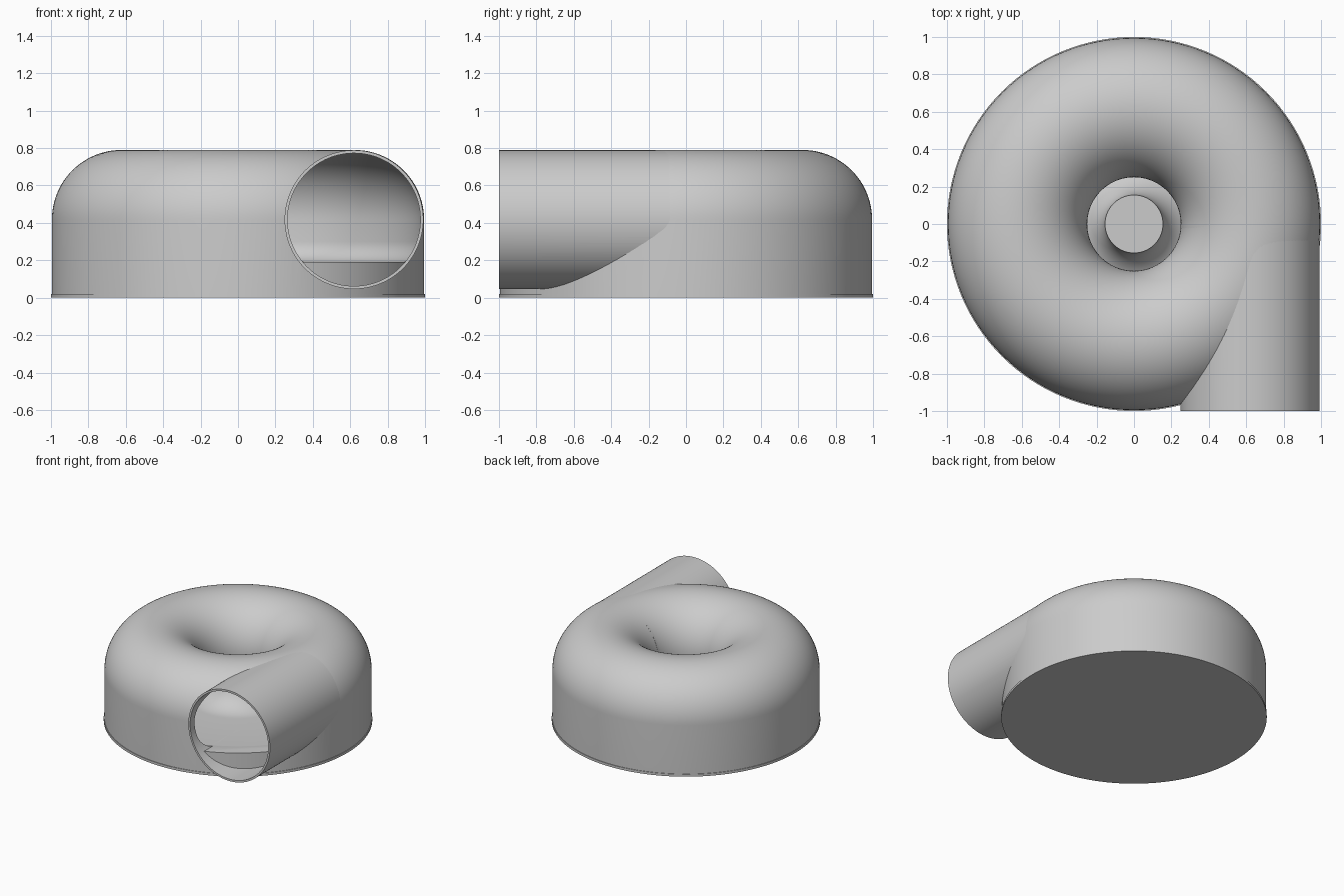
import bpy, bmesh, math
from mathutils import Matrix, Vector

if "Cube" in bpy.data.objects:
    bpy.data.objects.remove(bpy.data.objects["Cube"], do_unlink=True)

MID_R, MID_Z = 0.6225, 0.4175      # centre of the ring-shaped duct
OUTER, INNER = 0.3725, 0.3575      # duct radii
PIPE_X = 0.62
SEGMENTS = 128

grey = bpy.data.materials.new("light_grey")
grey.use_nodes = True
grey.diffuse_color = (0.6, 0.6, 0.6, 1)
grey.node_tree.nodes["Principled BSDF"].inputs["Base Color"].default_value = (0.6, 0.6, 0.6, 1)


def arc(cx, cz, rx, rz, start, end, steps=24):
    """Points on an elliptical arc, angles in degrees."""
    angles = [math.radians(start + (end - start) * i / steps) for i in range(steps + 1)]
    return [(cx + rx * math.cos(a), cz + rz * math.sin(a)) for a in angles]


def revolve(name, profile, closed=False, matrix=Matrix(), clip_z=None):
    """Spin a (radius, height) profile around z, then place it."""
    bm = bmesh.new()
    verts = [bm.verts.new((r, 0, z)) for r, z in profile]
    pairs = list(zip(verts, verts[1:]))
    if closed:
        pairs.append((verts[-1], verts[0]))
    edges = [bm.edges.new(p) for p in pairs]
    bmesh.ops.spin(bm, geom=verts + edges, cent=(0, 0, 0), axis=(0, 0, 1),
                   angle=math.tau, steps=SEGMENTS, use_duplicate=False)
    bmesh.ops.remove_doubles(bm, verts=bm.verts[:], dist=0.0002)
    bm.transform(matrix)
    if clip_z is not None:
        geom = bm.verts[:] + bm.edges[:] + bm.faces[:]
        bmesh.ops.bisect_plane(bm, geom=geom, plane_co=(0, 0, clip_z),
                               plane_no=(0, 0, 1), clear_inner=True)
        bmesh.ops.holes_fill(bm, edges=[e for e in bm.edges if e.is_boundary])
    bmesh.ops.recalc_face_normals(bm, faces=bm.faces[:])
    mesh = bpy.data.meshes.new(name)
    bm.to_mesh(mesh)
    bm.free()
    mesh.materials.append(grey)
    obj = bpy.data.objects.new(name, mesh)
    bpy.context.collection.objects.link(obj)
    return obj


def activate(obj):
    bpy.ops.object.select_all(action='DESELECT')
    obj.select_set(True)
    bpy.context.view_layer.objects.active = obj


def carve(obj, cutter):
    """Subtract the cutter, delete it and smooth the result."""
    mod = obj.modifiers.new("opening", 'BOOLEAN')
    mod.operation = 'DIFFERENCE'
    mod.solver = 'EXACT'
    mod.object = cutter
    activate(obj)
    bpy.ops.object.modifier_apply(modifier=mod.name)
    bpy.data.objects.remove(cutter, do_unlink=True)
    bpy.ops.object.shade_smooth_by_angle(angle=math.radians(30))


# Inside of the chamber: ring ceiling, coved wall, floor and flared hub
FLOOR = 0.19
HUB_TOP = 0.4
inside = (arc(MID_R, MID_Z, INNER, INNER, 180, 0, 48)
          + arc(0.87, FLOOR + 0.11, 0.11, 0.11, 0, -90, 10)
          + arc(0.38, HUB_TOP, 0.225, HUB_TOP - FLOOR, 270, 180, 16)
          + [(0, HUB_TOP)])

# Housing: base flange, straight wall and rounded top with a central inlet
outside = ([(0, 0), (1, 0), (1, 0.02), (0.995, 0.02)]
           + arc(MID_R, MID_Z, OUTER, OUTER, 0, 180, 48))
housing = revolve("housing", outside + inside)

# Outlet pipe: runs tangentially to the front
along_y = Matrix.Translation(Vector((PIPE_X, 0, MID_Z))) @ Matrix.Rotation(math.radians(90), 4, 'X')
PIPE_R, BORE = 0.371, 0.355
outlet = revolve("outlet_pipe", [(BORE, 0), (PIPE_R, 0), (PIPE_R, 1), (BORE, 1)],
                 closed=True, matrix=along_y)

# Openings between pipe and chamber
bore = revolve("bore_cutter", [(0, 0), (BORE, 0), (BORE, 1.2), (0, 1.2)],
               matrix=along_y, clip_z=FLOOR + 0.002)
chamber = revolve("chamber_cutter", [(0, MID_Z)] + inside)
for cutter in (bore, chamber):
    cutter.hide_render = True
carve(housing, bore)
carve(outlet, chamber)
